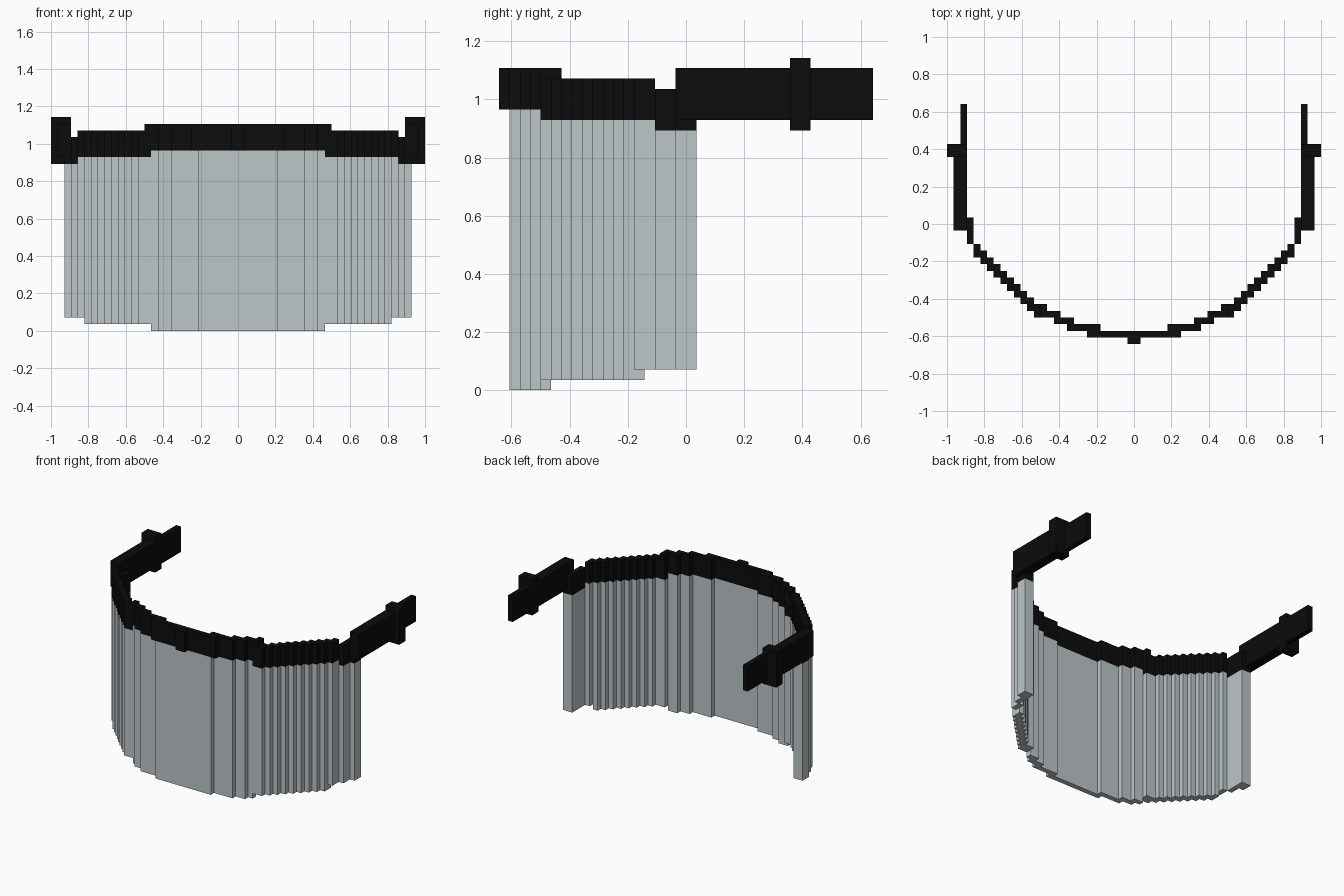
import bpy, bmesh
from math import radians

if "Cube" in bpy.data.objects:
    bpy.data.objects.remove(bpy.data.objects["Cube"])

U = 1 / 28  # edge of one block

def material(name, rgb):
    m = bpy.data.materials.new(name)
    m.diffuse_color = (*rgb, 1)
    m.use_nodes = True
    m.node_tree.nodes["Principled BSDF"].inputs["Base Color"].default_value = m.diffuse_color
    return m

BLACK = material("matte black", (0.0035, 0.0035, 0.0035))
CLEAR = material("clear plastic grey", (0.51, 0.565, 0.58))

def fill(cells, x, y, z):
    """Add a block range and its mirror image across x = 0."""
    for i in range(*x):
        for j in range(*y):
            for k in range(*z):
                cells.add((i, j, k))
                cells.add((-1 - i, j, k))

def build(name, cells, mat):
    """Skin a set of blocks with outer faces only, then merge flat areas."""
    bm = bmesh.new()
    verts = {}
    def vert(p):
        if p not in verts:
            verts[p] = bm.verts.new([c * U for c in p])
        return verts[p]
    for c in cells:
        for axis in range(3):
            for side in (0, 1):
                n = list(c)
                n[axis] += 1 if side else -1
                if tuple(n) in cells:
                    continue
                a, b = (axis + 1) % 3, (axis + 2) % 3
                quad = []
                for da, db in ((0, 0), (1, 0), (1, 1), (0, 1)):
                    p = list(c)
                    p[axis] += side
                    p[a] += da
                    p[b] += db
                    quad.append(vert(tuple(p)))
                bm.faces.new(quad if side else quad[::-1])
    bmesh.ops.dissolve_limit(bm, angle_limit=radians(1), verts=bm.verts, edges=bm.edges)
    bmesh.ops.triangulate(bm, faces=[f for f in bm.faces if len(f.verts) > 4])
    me = bpy.data.meshes.new(name)
    bm.to_mesh(me)
    bm.free()
    me.materials.append(mat)
    ob = bpy.data.objects.new(name, me)
    bpy.context.collection.objects.link(ob)
    return ob

# Curved footprint: row -> (inner x, outer x) of the right half
rows = {-17: (0, 7), -16: (5, 10), -15: (9, 12), -14: (11, 15), -13: (13, 16)}
for r in range(-12, -4):
    rows[r] = (r + 27, r + 29)
rows.update({-4: (23, 24), -3: (24, 25), -2: (24, 25), -1: (24, 26), 0: (24, 26)})

# Heights step with the distance from the middle
def visor_bottom(x):
    return 0 if x < 13 else 1 if x < 23 else 2

def band_bottom(x):
    return 27 if x < 13 else 26 if x < 24 else 25

def band_top(x):
    return 31 if x < 14 else 30 if x < 24 else 29

visor, band = set(), set()
for y, (inner, outer) in rows.items():
    for x in range(inner, outer):
        fill(band, (x, x + 1), (y, y + 1), (band_bottom(x), band_top(x)))
        if (x, y) != (6, -17):
            fill(visor, (x, x + 1), (y, y + 1), (visor_bottom(x), band_bottom(x)))

fill(band, (0, 1), (-18, -17), (27, 31))    # front nub
fill(band, (25, 27), (-1, 10), (26, 31))    # side arms
fill(band, (25, 26), (10, 18), (26, 31))    # strap ends
fill(band, (25, 28), (10, 12), (25, 32))    # strap clips

build("visor", visor, CLEAR)
build("headband", band, BLACK)
